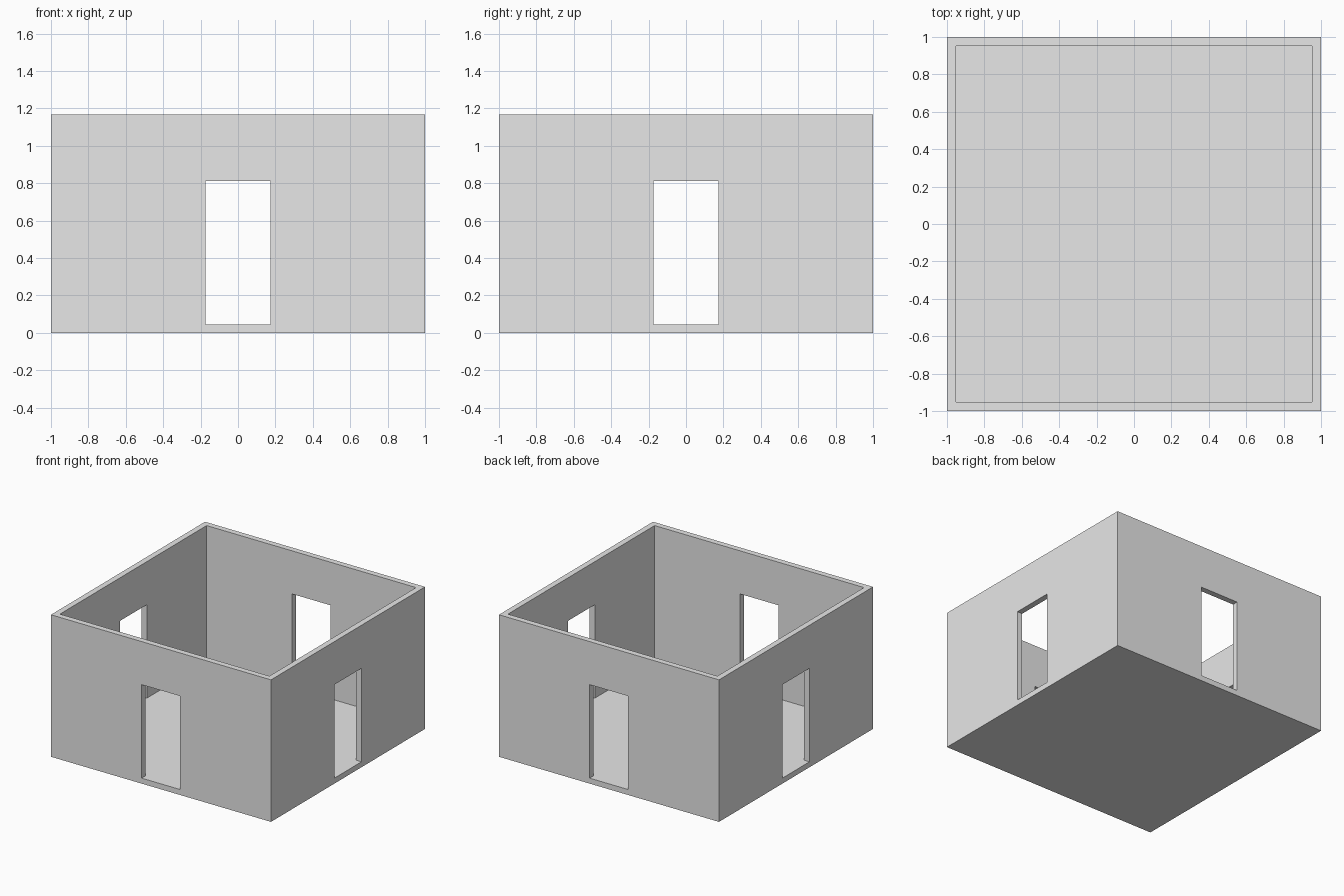
import bpy
import bmesh
from mathutils import Matrix

cube = bpy.data.objects.get("Cube")
if cube:
    bpy.data.objects.remove(cube, do_unlink=True)

HALF = 1.0        # half the outer width
HEIGHT = 1.167
WALL = 0.048      # wall thickness
FLOOR = 0.045     # floor level, flush with the door sills
DOOR_HALF = 0.175
DOOR_TOP = 0.813

grey = bpy.data.materials.new("light_grey")
grey.use_nodes = True
grey.diffuse_color = (0.8, 0.8, 0.8, 1)
grey.node_tree.nodes["Principled BSDF"].inputs["Base Color"].default_value = (0.8, 0.8, 0.8, 1)


def add_box(bm, low, high):
    size = [h - l for l, h in zip(low, high)]
    centre = [(h + l) / 2 for l, h in zip(low, high)]
    matrix = Matrix.Translation(centre) @ Matrix.Diagonal((*size, 1))
    bmesh.ops.create_cube(bm, size=1, matrix=matrix)


def make_object(name, boxes):
    bm = bmesh.new()
    for low, high in boxes:
        add_box(bm, low, high)
    mesh = bpy.data.meshes.new(name)
    bm.to_mesh(mesh)
    bm.free()
    mesh.materials.append(grey)
    obj = bpy.data.objects.new(name, mesh)
    bpy.context.collection.objects.link(obj)
    return obj


def cut(target, cutter):
    mod = target.modifiers.new(cutter.name, "BOOLEAN")
    mod.operation = "DIFFERENCE"
    mod.solver = "EXACT"
    mod.object = cutter
    cutter.hide_render = True
    cutter.hide_set(True)
    cutter.display_type = "WIRE"


# Open-topped room: outer block, hollowed down to the floor
room = make_object("room_shell", [((-HALF, -HALF, 0), (HALF, HALF, HEIGHT))])
inner = HALF - WALL
reach = HALF + 0.2
cut(room, make_object("interior_cutter",
                      [((-inner, -inner, FLOOR), (inner, inner, HEIGHT + 0.2))]))

# One doorway in the middle of each wall, cut straight through opposite walls
cut(room, make_object("front_back_door_cutter",
                      [((-DOOR_HALF, -reach, FLOOR), (DOOR_HALF, reach, DOOR_TOP))]))
cut(room, make_object("side_door_cutter",
                      [((-reach, -DOOR_HALF, FLOOR), (reach, DOOR_HALF, DOOR_TOP))]))

# Bake the cuts into the shell and drop the cutters
bpy.context.view_layer.update()
baked = bpy.data.meshes.new_from_object(room.evaluated_get(bpy.context.evaluated_depsgraph_get()))
cutters = [m.object for m in room.modifiers]
room.modifiers.clear()
room.data = baked
for cutter in cutters:
    bpy.data.objects.remove(cutter, do_unlink=True)
